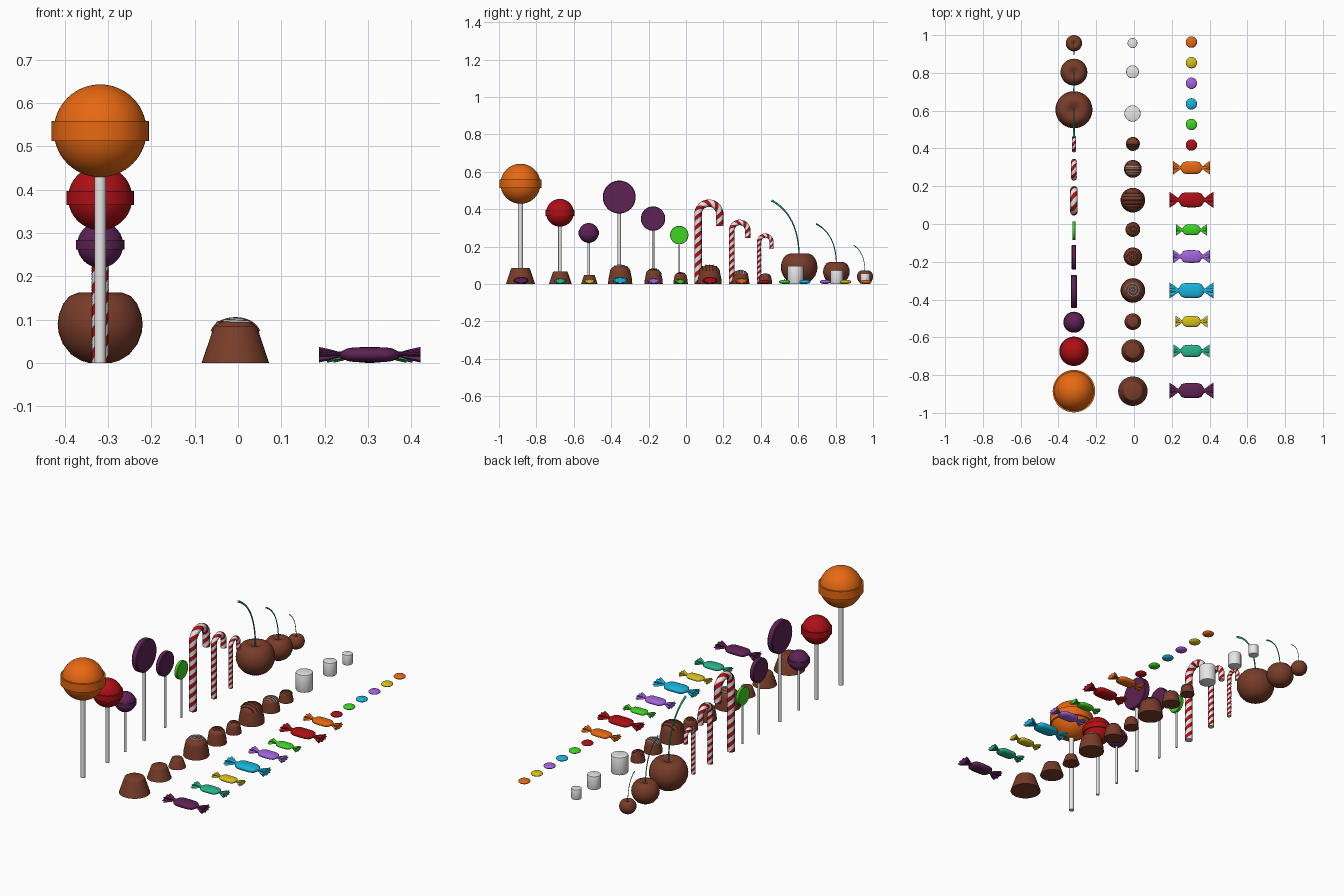
import bpy, math
from mathutils import Vector

if "Cube" in bpy.data.objects:
    bpy.data.objects.remove(bpy.data.objects["Cube"])

def mat(name, r, g, b):
    m = bpy.data.materials.new(name)
    m.diffuse_color = (r, g, b, 1)
    m.use_nodes = True
    m.node_tree.nodes["Principled BSDF"].inputs["Base Color"].default_value = m.diffuse_color
    return m

CHOC = mat("chocolate", 0.19, 0.046, 0.022)
WHITE = mat("sugar_white", 0.8, 0.8, 0.8)
RED = mat("cherry_red", 0.42, 0.005, 0.008)
ORANGE = mat("orange", 0.8, 0.14, 0.006)
YELLOW = mat("lemon_yellow", 0.68, 0.53, 0.012)
GREEN = mat("lime_green", 0.05, 0.66, 0.016)
CYAN = mat("sky_blue", 0.01, 0.45, 0.7)
LILAC = mat("lilac", 0.36, 0.13, 0.72)
PLUM = mat("plum", 0.11, 0.016, 0.09)
TEAL = mat("teal", 0.02, 0.46, 0.26)

def make(name, verts, faces, mats, ids=None, loc=(0, 0, 0), angle=35):
    me = bpy.data.meshes.new(name)
    me.from_pydata([tuple(v) for v in verts], [], faces)
    for m in mats:
        me.materials.append(m)
    for i, p in enumerate(me.polygons):
        p.use_smooth = True
        if ids:
            p.material_index = ids[i]
    me.set_sharp_from_angle(angle=math.radians(angle))
    ob = bpy.data.objects.new(name, me)
    ob.location = loc
    bpy.context.collection.objects.link(ob)
    return ob

def skin(name, rings, mats, rule=None, **kw):
    """Join equal rings of points into a closed, capped skin."""
    n = len(rings[0])
    verts = [p for r in rings for p in r]
    faces, ids = [], []
    for i in range(len(rings) - 1):
        for j in range(n):
            k = (j + 1) % n
            faces.append((i*n + j, i*n + k, i*n + n + k, i*n + n + j))
            ids.append(rule(j) if rule else 0)
    last = (len(rings) - 1) * n
    faces += [tuple(range(n))[::-1], tuple(range(last, last + n))]
    ids += [0, 0]
    return make(name, verts, faces, mats, ids, **kw)

def lathe(name, prof, loc, m, segs=40, axis='Z'):
    rings = []
    for r, z in prof:
        r = max(r, 0.0002)
        ring = [(r*math.cos(2*math.pi*j/segs), r*math.sin(2*math.pi*j/segs), z) for j in range(segs)]
        rings.append([(z, x, y) for x, y, z in ring] if axis == 'X' else ring)
    return skin(name, rings, [m], loc=loc)

def tube(name, pts, rad, mats, ref, sides=8, twist=0, rule=None, loc=(0, 0, 0)):
    """Sweep a circle of radius rad(t) along pts, twisting by arc length."""
    pts, ref, rings, dist = [Vector(p) for p in pts], Vector(ref), [], 0
    for i, p in enumerate(pts):
        t = (pts[min(i + 1, len(pts) - 1)] - pts[max(i - 1, 0)]).normalized()
        n = t.cross(ref).normalized()
        b = t.cross(n)
        if i:
            dist += (p - pts[i - 1]).length
        r = rad(i / (len(pts) - 1))
        rings.append([p + r*(math.cos(a)*n + math.sin(a)*b)
                      for a in (2*math.pi*j/sides + twist*dist for j in range(sides))])
    return skin(name, rings, mats, rule, loc=loc, angle=50)

LX, MX, RX = -0.318, -0.006, 0.304

# Ball lollipops with a raised band
for y, z, r, m in ((-0.885, 0.536, 0.107, ORANGE), (-0.674, 0.381, 0.074, RED), (-0.52, 0.273, 0.053, PLUM)):
    bh, br, a0 = 0.215*r, 1.05*r, math.asin(0.215)
    lower = [(r*math.cos(a), r*math.sin(a)) for a in
             (-math.pi/2 + (math.pi/2 - a0)*i/12 for i in range(13))]
    prof = lower + [(br, -bh), (br, bh)] + [(q, -h) for q, h in reversed(lower)]
    lathe("ball_lollipop_head", prof, (LX, y, z), m, 48)
    s = 0.125*r
    lathe("ball_lollipop_stick", [(s, 0), (s, z - 0.5*r)], (LX, y, 0), WHITE, 16)

# Disc lollipops, standing on edge
for y, z, r, m in ((-0.357, 0.465, 0.088, PLUM), (-0.176, 0.35, 0.065, PLUM), (-0.036, 0.262, 0.049, GREEN)):
    h = 0.18*r
    lathe("disc_lollipop_head", [(0.96*r, -h), (r, -0.75*h), (r, 0.75*h), (0.96*r, h)], (LX, y, z), m, 48, 'X')
    s = 0.1*r
    lathe("disc_lollipop_stick", [(s, 0), (s, z - 0.6*r)], (LX, y, 0), WHITE, 16)

# Striped candy canes, hooked towards the back
for y, r, R, zc, ze in ((0.065, 0.02, 0.0575, 0.375, 0.31), (0.245, 0.015, 0.0425, 0.287, 0.245),
                        (0.391, 0.0115, 0.033, 0.226, 0.188)):
    pts = [(0, 0, zc*i/60) for i in range(60)]
    pts += [(0, R - R*math.cos(a), zc + R*math.sin(a)) for a in (math.pi*i/40 for i in range(41))]
    pts += [(0, 2*R, zc + (ze - zc)*i/10) for i in range(1, 11)]
    tube("candy_cane", pts, lambda t: r, [WHITE, RED], (1, 0, 0), 16, 2*math.pi/(5*r),
         lambda j: int(j % 8 < 4), (LX, y, 0))

# Chocolate cherries with curved stems
CHERRY = [(0, 0.03), (0.25, 0.0), (0.45, 0.06), (0.68, 0.2), (0.88, 0.45), (0.98, 0.72), (1, 0.92),
          (0.97, 1.15), (0.87, 1.4), (0.72, 1.58), (0.52, 1.66), (0.32, 1.63), (0.14, 1.53), (0, 1.48)]
for y, r, dy, zt in ((0.605, 0.098, 0.148, 0.447), (0.804, 0.071, 0.108, 0.322), (0.957, 0.043, 0.06, 0.207)):
    lathe("cherry", [(a*r, b*r) for a, b in CHERRY], (LX, y, 0), CHOC, 40)
    z0 = 1.4*r
    pts = []
    for i in range(17):
        t = i/16
        # quadratic bend that starts upright and leans forward
        pts.append((0, -dy*t*t, z0 + (zt - z0)*(1.5*t*(1 - t) + t*t)))
    tube("cherry_stem", pts, lambda t: r*(0.035 + 0.025*t**4), [TEAL], (1, 0, 0), 8, loc=(LX, y, 0))

# Flat-topped chocolate cups
for y, r, h in ((-0.885, 0.078, 0.086), (-0.672, 0.061, 0.067), (-0.517, 0.044, 0.049)):
    lathe("chocolate_cup", [(r, 0), (0.66*r, 0.92*h), (0.63*r, 0.97*h), (0.57*r, h), (0, h)],
          (MX, y, 0), CHOC, 40)

# Domed chocolates, iced with a spiral or with straight lines
def dome(r, h, x, y):
    q = min(1, (x*x + y*y) / (0.85*r)**2)
    return (x, y, 0.62*h + 0.36*h*math.sqrt(1 - q))

for y, r, h, m, spiral in ((-0.352, 0.065, 0.104, WHITE, True), (-0.173, 0.049, 0.084, CHOC, True),
                           (-0.029, 0.039, 0.063, CHOC, True), (0.126, 0.065, 0.105, CHOC, False),
                           (0.292, 0.047, 0.076, WHITE, False), (0.424, 0.037, 0.058, CHOC, False)):
    prof = [(r, 0), (0.97*r, 0.25*h), (0.85*r, 0.62*h)]
    for i in range(1, 11):
        q = 0.85*r*math.cos(math.pi/2*i/10)
        prof.append((q, dome(r, h, q, 0)[2]))
    lathe("domed_chocolate", prof, (MX, y, 0), CHOC, 40)
    w = 0.05*r
    if spiral:
        pts = []
        for i in range(81):
            a, q = 5*math.pi*i/80, r*(0.04 + 0.58*i/80)
            pts.append(dome(r, h, q*math.cos(a), q*math.sin(a)))
        tube("icing_spiral", pts, lambda t: w, [m], (0, 0, 1), 8, loc=(MX, y, 0))
    else:
        for k in range(-2, 3):
            oy = 0.29*r*k
            half = math.sqrt((0.83*r)**2 - oy*oy)
            pts = [dome(r, h, half*math.sin(math.pi/2*i/10), oy) for i in range(-10, 11)]
            tube("icing_line", pts, lambda t: w, [m], (0, 0, 1), 8, loc=(MX, y, 0))

# Marshmallows
for y, r, h in ((0.585, 0.043, 0.097), (0.806, 0.034, 0.074), (0.958, 0.026, 0.056)):
    b = 0.1*r
    lathe("marshmallow", [(r - b, 0), (r - 0.3*b, 0.3*b), (r, b), (r, h - b), (r - 0.3*b, h - 0.3*b), (r - b, h)],
          (MX - 0.002, y, 0), WHITE, 40)

# Button sweets
for i, m in enumerate((RED, GREEN, CYAN, LILAC, YELLOW, ORANGE)):
    prof = [(0.03*math.cos(a), 0.0115 + 0.0115*math.sin(a)) for a in
            (-math.pi/2 + math.pi*k/14 for k in range(15))]
    lathe("button_sweet", prof, (RX, 0.418 + 0.109*i, 0), m, 32)

# Wrapped sweets: pillow body, pinched necks, pleated fan tails
# half section: distance along, half width, half height, pleat depth (for the large size)
HALF = [(0, 0.04, 0.0175, 0), (0.035, 0.039, 0.017, 0), (0.052, 0.034, 0.0145, 0.03), (0.061, 0.022, 0.01, 0.08),
        (0.067, 0.012, 0.007, 0.12), (0.073, 0.011, 0.007, 0.15), (0.09, 0.025, 0.012, 0.3), (0.117, 0.043, 0.018, 0.4)]
SECTIONS = [(-x, a, b, p) for x, a, b, p in reversed(HALF[1:])] + HALF
for y, s, m in ((-0.882, 1, PLUM), (-0.672, 0.82, TEAL), (-0.516, 0.72, YELLOW), (-0.352, 1, CYAN),
                (-0.172, 0.84, LILAC), (-0.031, 0.7, GREEN), (0.128, 1, RED), (0.298, 0.84, ORANGE)):
    rings = []
    for x, a, b, p in SECTIONS:
        ring = []
        for j in range(32):
            t = 2*math.pi*j/32
            k = 1 - p*(0.5 - 0.5*math.cos(8*t))
            c, n = math.cos(t), math.sin(t)
            # slightly squared ellipse
            ring.append((s*x, s*a*k*math.copysign(abs(c)**0.85, c), s*b*k*math.copysign(abs(n)**0.85, n)))
        rings.append(ring)
    skin("wrapped_sweet", rings, [m], loc=(RX, y, 0.0185*s + 0.001), angle=40)
